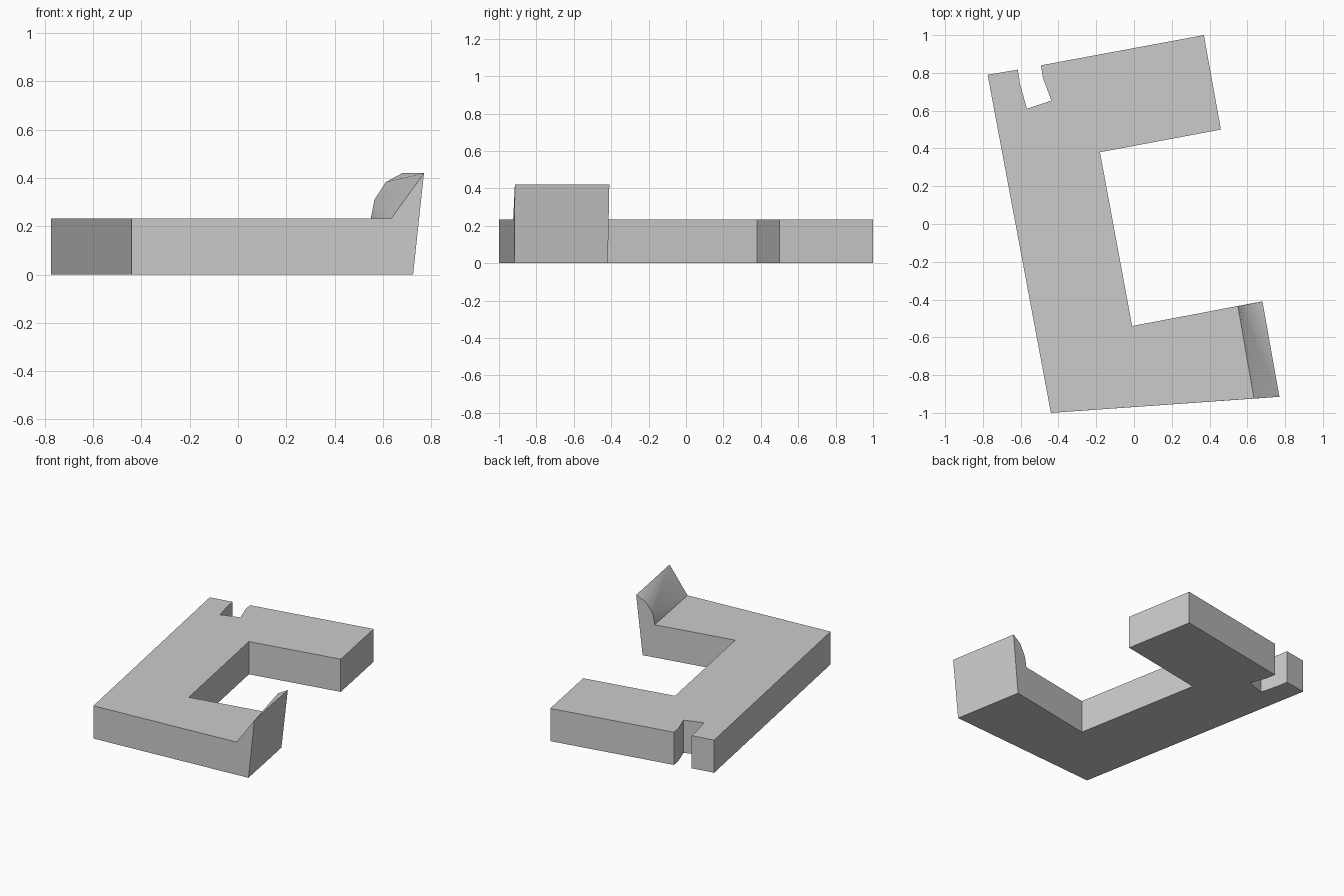
import bpy, bmesh, math

if "Cube" in bpy.data.objects:
    bpy.data.objects.remove(bpy.data.objects["Cube"])

H = 0.233   # plate thickness
TOP = 0.42  # lip height

# C-shaped plate outline, from front corner round to the inner corner beside the lip
outline = [(-0.01, -0.54), (-0.18, 0.38), (0.46, 0.50), (0.37, 1.0),
           (-0.493, 0.84), (-0.482, 0.772), (-0.437, 0.653),   # notch right wall
           (-0.567, 0.61), (-0.602, 0.735), (-0.615, 0.817),   # notch left wall
           (-0.775, 0.79), (-0.44, -1.0)]

bm = bmesh.new()
low = [bm.verts.new((x, y, 0)) for x, y in outline]
high = [bm.verts.new((x, y, H)) for x, y in outline]

# Lip ends: curved profile at the back, straight one at the front
back = [bm.verts.new(p) for p in [(0.55, -0.434, H), (0.565, -0.432, 0.31),
                                  (0.612, -0.423, 0.383), (0.68, -0.41, TOP)]]
front = [bm.verts.new(p) for p in [(0.635, -0.924, H), (0.77, -0.915, TOP)]]
foot_back = bm.verts.new((0.635, -0.418, 0))
foot_front = bm.verts.new((0.725, -0.918, 0))

# Plate bottom, top and walls
bm.faces.new(low + [foot_front, foot_back])
bm.faces.new(high + [front[0], back[0]])
for i in range(len(outline) - 1):
    bm.faces.new((low[i], low[i + 1], high[i + 1], high[i]))
bm.faces.new([low[-1], foot_front, front[1], front[0], high[-1]])
bm.faces.new([foot_back, low[0], high[0]] + back)

# Lip outer face and bulging inner face
bm.faces.new((foot_front, foot_back, back[3], front[1]))
bm.faces.new((back[0], front[0], back[1]))
bm.faces.new((back[1], front[0], front[1]))
bm.faces.new((back[1], front[1], back[2]))
bm.faces.new((back[2], front[1], back[3]))

bmesh.ops.recalc_face_normals(bm, faces=bm.faces[:])
mesh = bpy.data.meshes.new("bracket_plate")
bm.to_mesh(mesh)
bm.free()
obj = bpy.data.objects.new("bracket_plate", mesh)
bpy.context.collection.objects.link(obj)
bpy.context.view_layer.objects.active = obj
obj.select_set(True)
bpy.ops.object.shade_smooth_by_angle(angle=math.radians(35))
